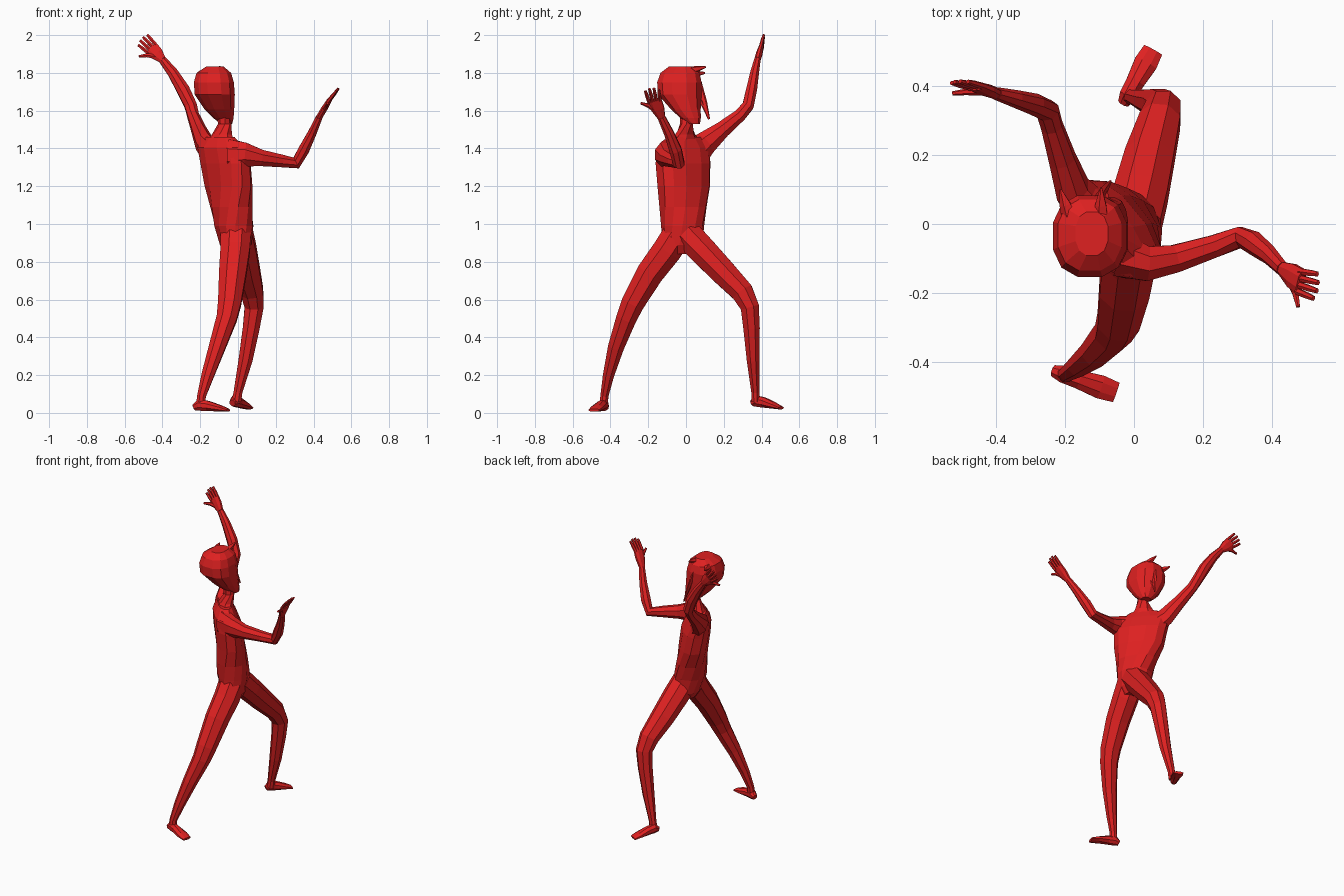
import bpy, bmesh, math
from mathutils import Vector

red = bpy.data.materials.new("red")
red.diffuse_color = (0.74, 0.015, 0.015, 1)


def finish(name, bm):
    bmesh.ops.recalc_face_normals(bm, faces=bm.faces)
    me = bpy.data.meshes.new(name)
    bm.to_mesh(me)
    bm.free()
    me.materials.append(red)
    ob = bpy.data.objects.new(name, me)
    bpy.context.collection.objects.link(ob)


def skin(name, rings):
    """Join rings of points into a closed faceted body."""
    bm = bmesh.new()
    loops = [[bm.verts.new(p) for p in r] for r in rings]
    n = len(loops[0])
    for a, b in zip(loops, loops[1:]):
        for i in range(n):
            j = (i + 1) % n
            bm.faces.new((a[i], a[j], b[j], b[i]))
    bm.faces.new(loops[0])
    bm.faces.new(loops[-1])
    finish(name, bm)


def oval(c, u, v, ru, rv, n, sq=1.0):
    pts = []
    for i in range(n):
        t = 2 * math.pi * (i + 0.5) / n
        x, y = math.cos(t), math.sin(t)
        x, y = (math.copysign(abs(k) ** sq, k) for k in (x, y))
        pts.append(c + u * (ru * x) + v * (rv * y))
    return pts


def limb(name, pts, ref, n=8):
    """Tube along (x, y, z, radius along ref, radius across)."""
    cs = [Vector(p[:3]) for p in pts]
    rings = []
    for i, p in enumerate(pts):
        d = Vector((0, 0, 0))
        if i > 0:
            d += (cs[i] - cs[i - 1]).normalized()
        if i < len(cs) - 1:
            d += (cs[i + 1] - cs[i]).normalized()
        d.normalize()
        u = Vector(ref)
        u = (u - d * u.dot(d)).normalized()
        rings.append(oval(cs[i], u, d.cross(u), p[3], p[4], n))
    skin(name, rings)


def stack(name, rows, n, sq=1.0):
    """Horizontal sections: x, y, z, half width, half depth, turn in degrees."""
    rings = []
    for x, y, z, w, d, a in rows:
        a = math.radians(a)
        u = Vector((math.cos(a), math.sin(a), 0))
        v = Vector((-math.sin(a), math.cos(a), 0))
        rings.append(oval(Vector((x, y, z)), u, v, w, d, n, sq))
    skin(name, rings)


# Torso, twisting from the hips to the shoulders
stack("torso", [
    (-.01, -.015, .84, .065, .05, -80), (-.013, -.018, .89, .105, .08, -78),
    (-.022, -.018, .99, .113, .10, -70), (-.035, -.016, 1.09, .13, .098, -60),
    (-.05, -.012, 1.2, .158, .092, -52), (-.066, -.016, 1.32, .17, .09, -50),
    (-.092, -.014, 1.405, .168, .074, -50), (-.094, -.008, 1.46, .105, .045, -50)], 12, .85)
stack("neck", [
    (-.095, -.01, 1.43, .10, .055, -50), (-.085, -.004, 1.475, .062, .044, -45),
    (-.07, .002, 1.53, .036, .034, -20), (-.085, 0, 1.62, .036, .036, 0)], 8)

# Head, tilted with the chin to one side
stack("head", [
    (-.06, .045, 1.53, .03, .03, 0), (-.077, .025, 1.56, .055, .055, 0),
    (-.098, .0, 1.605, .08, .08, 0), (-.123, -.033, 1.685, .109, .118, 0),
    (-.128, -.035, 1.75, .109, .121, 0), (-.128, -.032, 1.80, .094, .106, 0),
    (-.122, -.028, 1.833, .048, .065, 0)], 12, .82)

# Horn-like spikes and blade in front of the face
for name, a, b, ra, rb in (
        ("left_spike", (-.18, 0, 1.79), (-.212, .10, 1.80), .026, .022),
        ("right_spike", (-.095, -.01, 1.805), (-.095, .105, 1.832), .026, .022),
        ("face_blade", (-.11, .06, 1.75), (-.068, .122, 1.555), .012, .024),
        ("nose", (-.085, .06, 1.67), (-.08, .095, 1.62), .015, .015)):
    m = tuple(Vector(a) * .45 + Vector(b) * .55)
    limb(name, [a + (ra, rb), m + (ra * .7, rb * .8), b + (.003, rb * .25)], (1, 0, 0), 5)

# Arms
limb("raised_arm", [
    (-.12, .03, 1.36, .065, .09), (-.178, .10, 1.425, .052, .068),
    (-.208, .19, 1.498, .041, .047), (-.238, .285, 1.575, .033, .036),
    (-.25, .328, 1.625, .035, .033), (-.29, .347, 1.71, .037, .031),
    (-.345, .363, 1.80, .03, .025), (-.40, .378, 1.87, .022, .018)], (1, 0, 0))
limb("side_arm", [
    (-.04, -.09, 1.365, .068, .09), (.04, -.115, 1.367, .054, .068),
    (.12, -.10, 1.35, .043, .047), (.23, -.065, 1.334, .035, .036),
    (.308, -.038, 1.323, .032, .034), (.347, -.055, 1.39, .035, .032),
    (.392, -.09, 1.48, .028, .025), (.43, -.13, 1.565, .022, .019)], (0, 1, 0))

# Legs
limb("front_leg", [
    (-.01, -.03, .97, .088, .085), (-.015, -.10, .86, .084, .084),
    (-.028, -.19, .74, .078, .078), (-.045, -.282, .58, .066, .066),
    (-.06, -.316, .50, .058, .058), (-.11, -.37, .35, .047, .046),
    (-.16, -.41, .20, .036, .032), (-.193, -.432, .09, .025, .023),
    (-.198, -.436, .04, .026, .024)], (1, 0, 0))
limb("back_leg", [
    (0, .0, .95, .084, .084), (.02, .087, .86, .084, .08),
    (.045, .192, .75, .077, .074), (.075, .298, .64, .064, .064),
    (.085, .338, .56, .054, .053), (.07, .347, .45, .048, .047),
    (.04, .355, .28, .040, .036), (.0, .367, .11, .025, .023),
    (-.008, .368, .06, .027, .024)], (1, 0, 0))


# Feet, from heel to toes
def foot(name, heel, toe, z0, z1):
    h, t = Vector(heel), Vector(toe)
    rows = []
    for f, w, hgt in ((0, .018, .034), (.15, .027, .06), (.4, .029, .054),
                      (.75, .037, .034), (1, .032, .016)):
        c, base = h.lerp(t, f), z0 + (z1 - z0) * f
        rows.append((c.x, c.y, base + hgt / 2, w, hgt * .54))
    side = (t - h).orthogonal()
    limb(name, rows, (side.x, side.y, 0), 8)


foot("front_foot", (-.232, -.425), (-.052, -.487), .012, .006)
foot("back_foot", (-.03, .35), (.055, .503), .035, .018)


# Hands: flat palm, four fingers and a thumb
def hand(name, wrist, knuckle, tip, side, thumb):
    w, k, t, s = (Vector(v) for v in (wrist, knuckle, tip, side))
    s.normalize()
    m = w.lerp(k, .5)
    limb(name + "_palm", [(*w, .022, .017), (*m, .038, .017), (*k, .042, .013)], side)
    for i in range(4):
        o = (i - 1.5) / 1.5
        a = k + s * (.029 * o) - (t - k) * .15
        b = t + s * (.036 * o) - (t - k) * (.15 * abs(o) ** 2)
        limb(f"{name}_finger_{i + 1}",
             [(*a, .0105, .010), (*a.lerp(b, .6), .010, .009), (*b, .008, .006)], side, 6)
    q = Vector(thumb)
    limb(name + "_thumb", [(*w.lerp(k, .2), .014, .012),
                           (*m.lerp(q, .55), .012, .010), (*q, .007, .006)],
         (s.x, s.y, s.z + .3), 6)


hand("raised_hand", (-.40, .378, 1.87), (-.460, .398, 1.932), (-.512, .412, 1.982),
     (.66, .05, .75), (-.525, .378, 1.887))
hand("side_hand", (.43, -.13, 1.565), (.483, -.168, 1.655), (.532, -.182, 1.718),
     (.15, .98, .12), (.475, -.24, 1.64))
